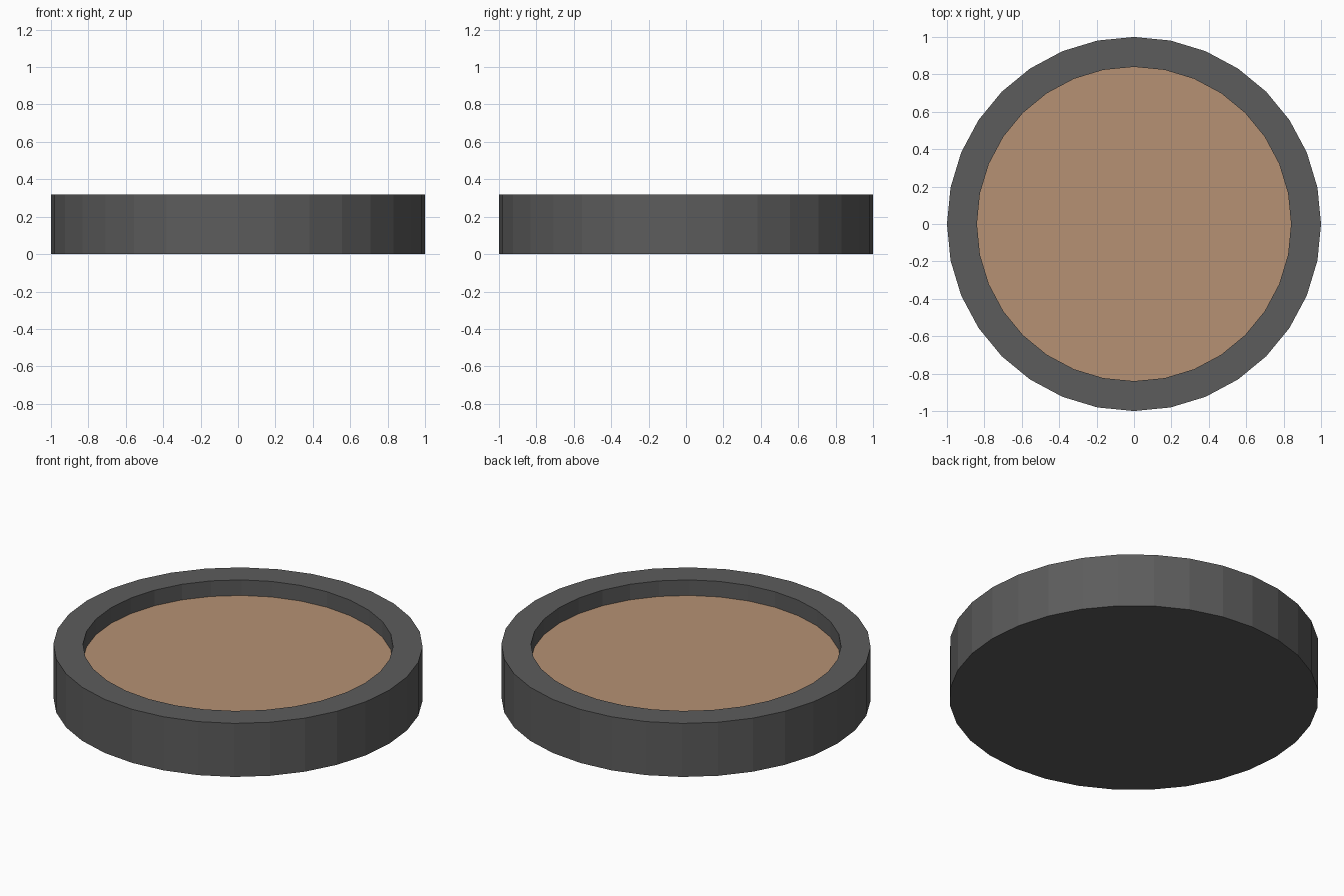
import bpy
import bmesh
from mathutils import Matrix, Vector

SIDES = 32
OUTER_RADIUS = 1.0
INNER_RADIUS = 0.84
HEIGHT = 0.32
FLOOR_HEIGHT = 0.227

default_cube = bpy.data.objects.get("Cube")
if default_cube:
    bpy.data.objects.remove(default_cube, do_unlink=True)


def make_material(name, rgb):
    colour = (*rgb, 1.0)
    material = bpy.data.materials.new(name)
    material.use_nodes = True
    material.diffuse_color = colour
    material.node_tree.nodes["Principled BSDF"].inputs["Base Color"].default_value = colour
    return material


def extrude_cap(bm, cap, scale=1.0, lift=0.0):
    """Extrude a cap face, then scale and lift it; returns the new cap."""
    new_cap = bmesh.ops.extrude_discrete_faces(bm, faces=[cap])["faces"][0]
    bmesh.ops.scale(bm, vec=(scale, scale, 1), verts=new_cap.verts)
    bmesh.ops.translate(bm, vec=(0, 0, lift), verts=new_cap.verts)
    return new_cap


# Round dish: base disc, outer wall, flat rim, recessed floor
bm = bmesh.new()
bmesh.ops.create_cone(
    bm, cap_ends=True, segments=SIDES,
    radius1=OUTER_RADIUS, radius2=OUTER_RADIUS, depth=HEIGHT,
    matrix=Matrix.Translation(Vector((0, 0, HEIGHT / 2))),
)
top = max(bm.faces, key=lambda face: face.calc_center_median().z)
rim_opening = extrude_cap(bm, top, scale=INNER_RADIUS / OUTER_RADIUS)
floor = extrude_cap(bm, rim_opening, lift=FLOOR_HEIGHT - HEIGHT)
floor.material_index = 1
bmesh.ops.recalc_face_normals(bm, faces=bm.faces)

mesh = bpy.data.meshes.new("round_dish")
bm.to_mesh(mesh)
bm.free()
mesh.materials.append(make_material("dark_grey", (0.107, 0.107, 0.107)))
mesh.materials.append(make_material("tan", (0.465, 0.285, 0.173)))
dish = bpy.data.objects.new("round_dish", mesh)
bpy.context.collection.objects.link(dish)
